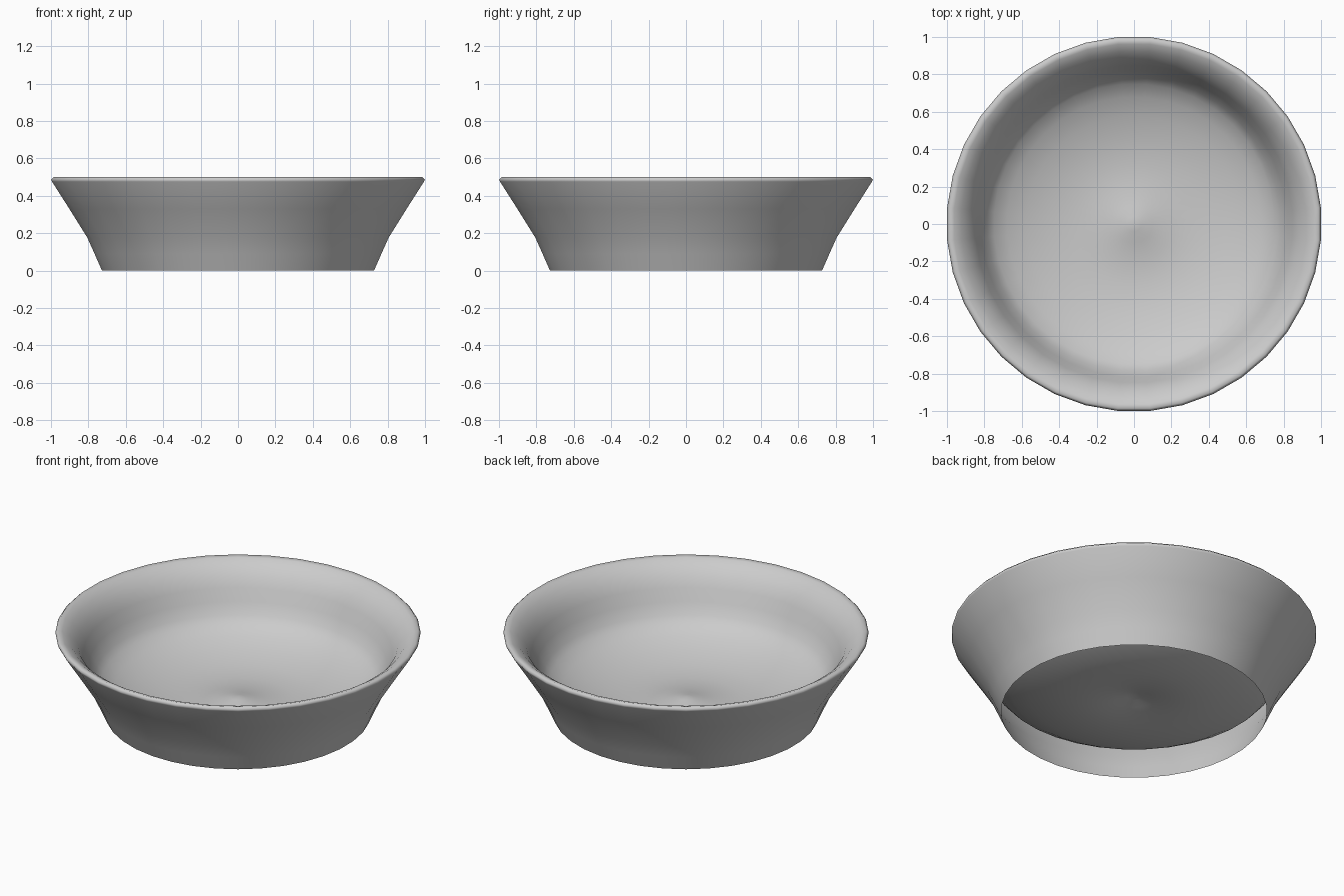
import bpy, bmesh, math
from mathutils import Matrix, Vector

if "Cube" in bpy.data.objects:
    bpy.data.objects.remove(bpy.data.objects["Cube"])

SEGMENTS = 36

# Half section (radius, height): open foot, flared outside, rolled rim, bowl inside
profile = [
    (0.73, 0.0), (0.77, 0.09), (0.808, 0.175), (0.905, 0.33), (0.998, 0.475),
    (1.003, 0.487), (0.99, 0.5), (0.965, 0.494), (0.925, 0.468), (0.88, 0.42),
    (0.85, 0.365), (0.82, 0.295), (0.785, 0.228), (0.75, 0.19), (0.68, 0.15),
    (0.58, 0.112), (0.45, 0.08), (0.32, 0.064), (0.2, 0.066), (0.1, 0.082),
    (0.04, 0.095), (0.0, 0.1),
]

# Revolve the section around z
bm = bmesh.new()
start = Matrix.Rotation(math.radians(5), 3, 'Z')
verts = [bm.verts.new(start @ Vector((r, 0, z))) for r, z in profile]
edges = [bm.edges.new(pair) for pair in zip(verts, verts[1:])]
bmesh.ops.spin(bm, geom=verts + edges, cent=(0, 0, 0), axis=(0, 0, 1),
               angle=math.tau, steps=SEGMENTS, use_merge=False)
bmesh.ops.remove_doubles(bm, verts=bm.verts, dist=0.0005)
bmesh.ops.recalc_face_normals(bm, faces=bm.faces)

# Make sure the outside wall faces outwards
bm.faces.ensure_lookup_table()
wall = max(bm.faces, key=lambda f: f.calc_center_median().xy.length if f.calc_center_median().z < 0.4 else 0)
c = wall.calc_center_median()
if wall.normal.dot(Vector((c.x, c.y, 0))) < 0:
    bmesh.ops.reverse_faces(bm, faces=bm.faces)

mesh = bpy.data.meshes.new("bowl")
bm.to_mesh(mesh)
bm.free()
bowl = bpy.data.objects.new("bowl", mesh)
bpy.context.collection.objects.link(bowl)

# Smooth shading all over
for poly in mesh.polygons:
    poly.use_smooth = True
